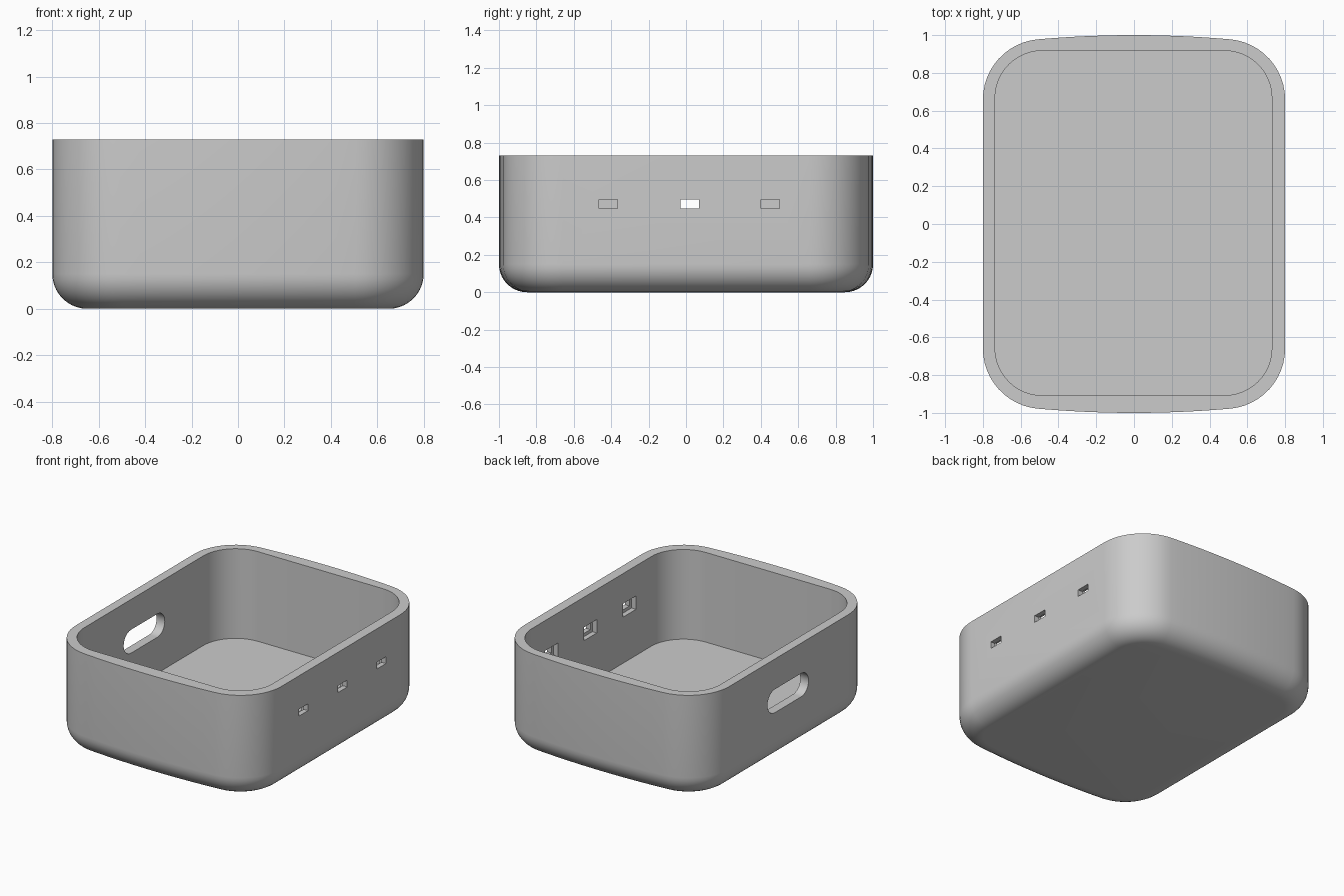
import bpy, bmesh
from math import sin, cos, pi, asin
from mathutils import Vector

if "Cube" in bpy.data.objects:
    bpy.data.objects.remove(bpy.data.objects["Cube"])

HEIGHT = 0.73
grey = bpy.data.materials.new("plain grey")
grey.use_nodes = True
colour = (0.6, 0.6, 0.6, 1)
grey.diffuse_color = colour
grey.node_tree.nodes["Principled BSDF"].inputs["Base Color"].default_value = colour


def make_object(name, bm):
    bmesh.ops.recalc_face_normals(bm, faces=bm.faces)
    mesh = bpy.data.meshes.new(name)
    bm.to_mesh(mesh)
    bm.free()
    mesh.materials.append(grey)
    ob = bpy.data.objects.new(name, mesh)
    bpy.context.collection.objects.link(ob)
    return ob


def loft(name, rings):
    """Closed solid through equal-length rings of points."""
    bm = bmesh.new()
    loops = [[bm.verts.new(p) for p in ring] for ring in rings]
    n = len(loops[0])
    for a, b in zip(loops, loops[1:]):
        for i in range(n):
            j = (i + 1) % n
            bm.faces.new((a[i], a[j], b[j], b[i]))
    bm.faces.new(loops[0])
    bm.faces.new(loops[-1])
    return make_object(name, bm)


def rounded(hx, hy, r, steps=12):
    """Rounded rectangle as 2D points."""
    pts = []
    for q, (sx, sy) in enumerate(((1, 1), (-1, 1), (-1, -1), (1, -1))):
        for k in range(steps + 1):
            a = (q + k / steps) * pi / 2
            p = Vector((sx * (hx - r) + r * cos(a), sy * (hy - r) + r * sin(a)))
            if not pts or (p - pts[-1]).length > 1e-4:
                pts.append(p)
    if (pts[0] - pts[-1]).length < 1e-4:
        pts.pop()
    return pts


def shell_outline(inset):
    """Straight sides, rounded corners and gently bowed ends."""
    r, bow = 0.32, 5.8
    cx = 0.8 - r
    bow_angle = asin(cx / (bow - r))
    cy = 1 - bow + (bow - r) * cos(bow_angle)
    quarter = []
    for k in range(13):
        a = k / 12 * (pi / 2 - bow_angle)
        quarter.append((cx + (r - inset) * cos(a), cy + (r - inset) * sin(a)))
    for k in range(1, 7):
        a = bow_angle * (1 - k / 6)
        quarter.append(((bow - inset) * sin(a), 1 - bow + (bow - inset) * cos(a)))
    half = quarter + [(-x, y) for x, y in quarter[-2::-1]]
    return half + [(-x, -y) for x, y in half]


# Outer body with a rounded lower edge
EDGE = 0.15
rings = []
for k in range(11):
    a = k / 10 * pi / 2
    z = EDGE * (1 - cos(a))
    rings.append([(x, y, z) for x, y in shell_outline(EDGE * (1 - sin(a)))])
rings.append([(x, y, HEIGHT) for x, y in shell_outline(0)])
box = loft("open_box", rings)


def side_cutter(name, x0, x1, y, z, outline):
    return loft(name, [[(x, y + p.x, z + p.y) for p in outline] for x in (x0, x1)])


def block(hy, hz):
    return [Vector(p) for p in ((hy, hz), (-hy, hz), (-hy, -hz), (hy, -hz))]


# Cavity, handle opening, and three stepped port openings
cutters = [loft("cavity_cutter", [[(p.x - 0.003, p.y + 0.005, z)
                                   for p in rounded(0.733, 0.912, 0.25)]
                                  for z in (0.1, 1)])]
cutters.append(side_cutter("oval_opening_cutter", -0.9, -0.6, 0.01, 0.435,
                           rounded(0.228, 0.082, 0.082)))
for y in (-0.415, 0.02, 0.45):
    cutters.append(side_cutter("port_slot_cutter", 0.6, 0.9, y, 0.471, block(0.05, 0.024)))
    cutters.append(side_cutter("port_pocket_cutter", 0.6, 0.765, y, 0.471, block(0.072, 0.047)))

for cutter in cutters:
    mod = box.modifiers.new(cutter.name, "BOOLEAN")
    mod.operation = "DIFFERENCE"
    mod.solver = "EXACT"
    mod.object = cutter

# Bake the cuts, then drop the cutters
bpy.context.view_layer.update()
baked = bpy.data.meshes.new_from_object(
    box.evaluated_get(bpy.context.evaluated_depsgraph_get()))
box.modifiers.clear()
box.data = baked
for cutter in cutters:
    bpy.data.objects.remove(cutter)

bpy.ops.object.select_all(action="DESELECT")
box.select_set(True)
bpy.context.view_layer.objects.active = box
bpy.ops.object.shade_smooth_by_angle(angle=pi / 6)
